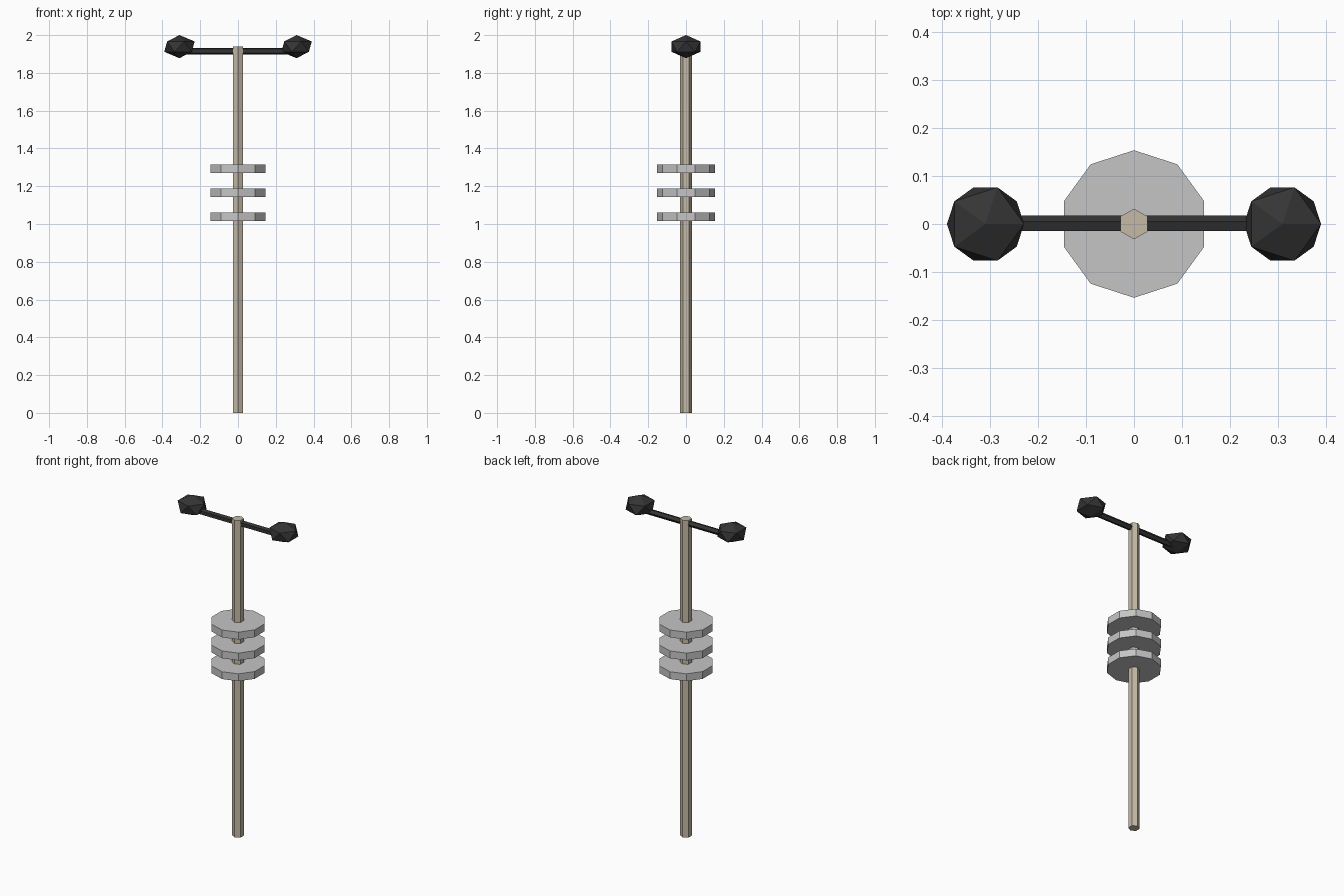
import bpy
import math

if "Cube" in bpy.data.objects:
    bpy.data.objects.remove(bpy.data.objects["Cube"])


def material(name, rgb):
    m = bpy.data.materials.new(name)
    m.diffuse_color = (*rgb, 1.0)
    m.use_nodes = True
    m.node_tree.nodes["Principled BSDF"].inputs["Base Color"].default_value = m.diffuse_color
    return m


TAN = material("pale_tan", (0.56, 0.49, 0.38))
GREY = material("light_grey", (0.56, 0.56, 0.56))
DARK = material("charcoal", (0.035, 0.035, 0.035))


def finish(name, mat):
    obj = bpy.context.object
    obj.name = name
    obj.data.materials.append(mat)
    return obj


def cylinder(name, sides, radius, length, centre, mat, rotation=(0, 0, 0)):
    bpy.ops.mesh.primitive_cylinder_add(vertices=sides, radius=radius, depth=length,
                                        location=centre, rotation=rotation)
    return finish(name, mat)


# Hexagonal pole
cylinder("pole", 6, 0.032, 1.94, (0, 0, 0.97), TAN)

# Three ten-sided discs stacked along the pole
for i, z in enumerate((1.038, 1.165, 1.293)):
    cylinder(f"disc_{i + 1}", 10, 0.154, 0.045, (0, 0, z), GREY)

# Five-sided crossbar near the top
cylinder("crossbar", 5, 0.018, 0.62, (0, 0, 1.915), DARK, (0, math.pi / 2, 0))

# Flattened faceted knobs on the bar ends
for side, x in (("left", -0.31), ("right", 0.31)):
    bpy.ops.mesh.primitive_ico_sphere_add(subdivisions=1, radius=0.09, location=(x, 0, 1.939))
    knob = finish(f"{side}_knob", DARK)
    knob.scale.z = 0.68
